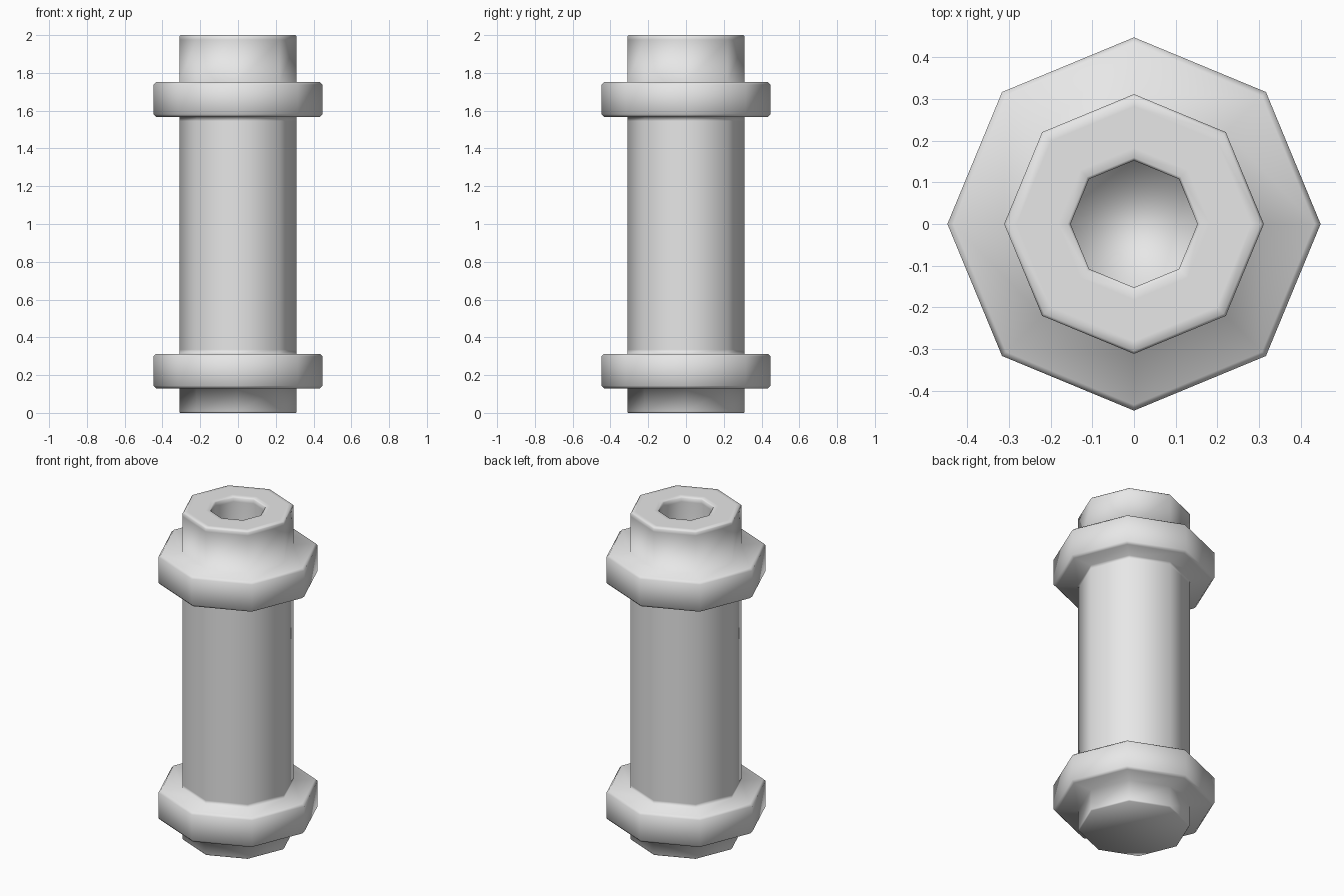
import bpy
import bmesh
from math import cos, sin, tau

SIDES = 8
BODY_R, FLANGE_R, BORE_R = 0.311, 0.447, 0.152
BEVEL = 0.014

cube = bpy.data.objects.get("Cube")
if cube:
    bpy.data.objects.remove(cube, do_unlink=True)

# Plain grey metal
grey = bpy.data.materials.new("light_grey")
grey.use_nodes = True
grey.diffuse_color = (0.8, 0.8, 0.8, 1)
grey.node_tree.nodes["Principled BSDF"].inputs["Base Color"].default_value = (0.8, 0.8, 0.8, 1)


def flange(low, high):
    """Collar profile with softened rims, rising from the body and back."""
    return [
        (BODY_R, low), (FLANGE_R - BEVEL, low),
        (FLANGE_R, low + BEVEL), (FLANGE_R, high - BEVEL),
        (FLANGE_R - BEVEL, high), (BODY_R, high),
    ]


def lathe(name, profile):
    """Spin a (radius, height) profile, capping both ends."""
    bm = bmesh.new()
    rings = []
    for r, z in profile:
        rings.append([bm.verts.new((r * cos(tau * i / SIDES), r * sin(tau * i / SIDES), z))
                      for i in range(SIDES)])
    for a, b in zip(rings, rings[1:]):
        for i in range(SIDES):
            j = (i + 1) % SIDES
            bm.faces.new((a[i], a[j], b[j], b[i]))
    bm.faces.new(rings[0][::-1])
    bm.faces.new(rings[-1])
    for face in bm.faces:
        face.smooth = True
    bm.normal_update()
    mesh = bpy.data.meshes.new(name)
    bm.to_mesh(mesh)
    bm.free()
    mesh.materials.append(grey)
    obj = bpy.data.objects.new(name, mesh)
    bpy.context.collection.objects.link(obj)
    return obj


# Outer wall from the closed foot up, with a collar near each end
profile = [(BODY_R - 0.005, 0), (BODY_R, 0.007)]
profile += flange(0.13, 0.313)
profile += [(BODY_R, 0.335), (BODY_R, 1.545)]
profile += flange(1.567, 1.752)

# Softened mouth, then the blind bore down to its floor
profile += [
    (BODY_R, 1.975), (BODY_R, 2 - BEVEL / 2), (BODY_R - BEVEL / 2, 2), (BODY_R - 0.03, 2),
    (BORE_R + 0.03, 2), (BORE_R + BEVEL / 2, 2), (BORE_R, 2 - BEVEL / 2), (BORE_R, 1.97),
    (BORE_R, 0.2),
]
lathe("flanged_tube", profile)
